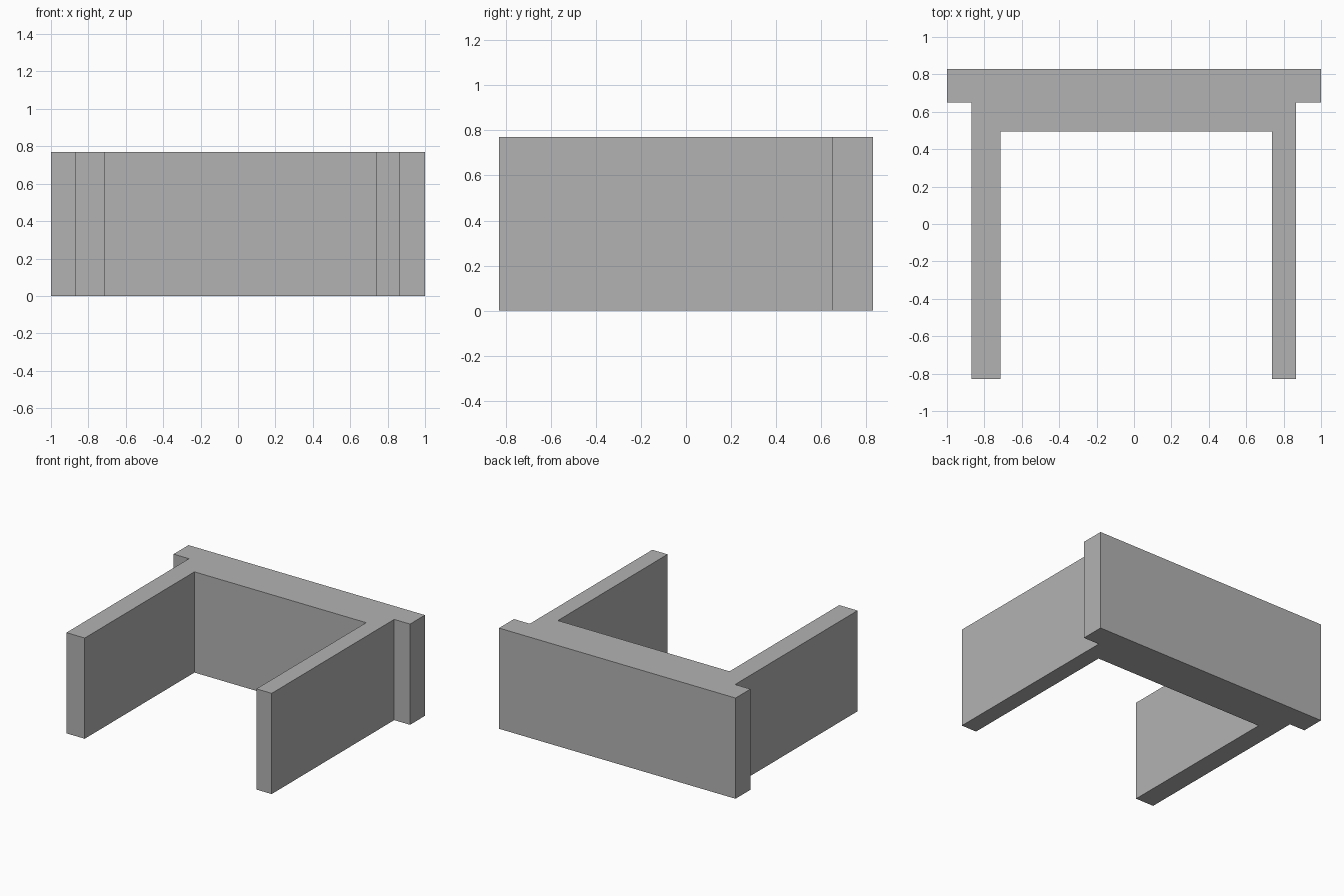
import bpy
import bmesh

cube = bpy.data.objects.get("Cube")
if cube:
    bpy.data.objects.remove(cube, do_unlink=True)

HEIGHT = 0.77
FRONT, BACK = -0.83, 0.83
LEDGE = 0.65      # front of the overhanging back wall ends
INNER = 0.495     # inner face of the back wall

# Plan outline, counter-clockwise: back wall with two forward arms
outline = [
    (-1, BACK), (-1, LEDGE),
    (-0.87, LEDGE), (-0.87, FRONT), (-0.715, FRONT), (-0.715, INNER),
    (0.737, INNER), (0.737, FRONT), (0.866, FRONT), (0.866, LEDGE),
    (1, LEDGE), (1, BACK),
]

# Plain grey material
grey = bpy.data.materials.new("plain_grey")
grey.use_nodes = True
colour = (0.45, 0.45, 0.45, 1)
grey.diffuse_color = colour
grey.node_tree.nodes["Principled BSDF"].inputs["Base Color"].default_value = colour

# Extrude the outline into a solid
bm = bmesh.new()
base = bm.faces.new([bm.verts.new((x, y, 0)) for x, y in outline])
result = bmesh.ops.extrude_face_region(bm, geom=[base], use_keep_orig=True)
top = [v for v in result["geom"] if isinstance(v, bmesh.types.BMVert)]
bmesh.ops.translate(bm, verts=top, vec=(0, 0, HEIGHT))
bmesh.ops.recalc_face_normals(bm, faces=bm.faces)

mesh = bpy.data.meshes.new("wall_bracket")
bm.to_mesh(mesh)
bm.free()
mesh.materials.append(grey)
bpy.context.collection.objects.link(bpy.data.objects.new("wall_bracket", mesh))
